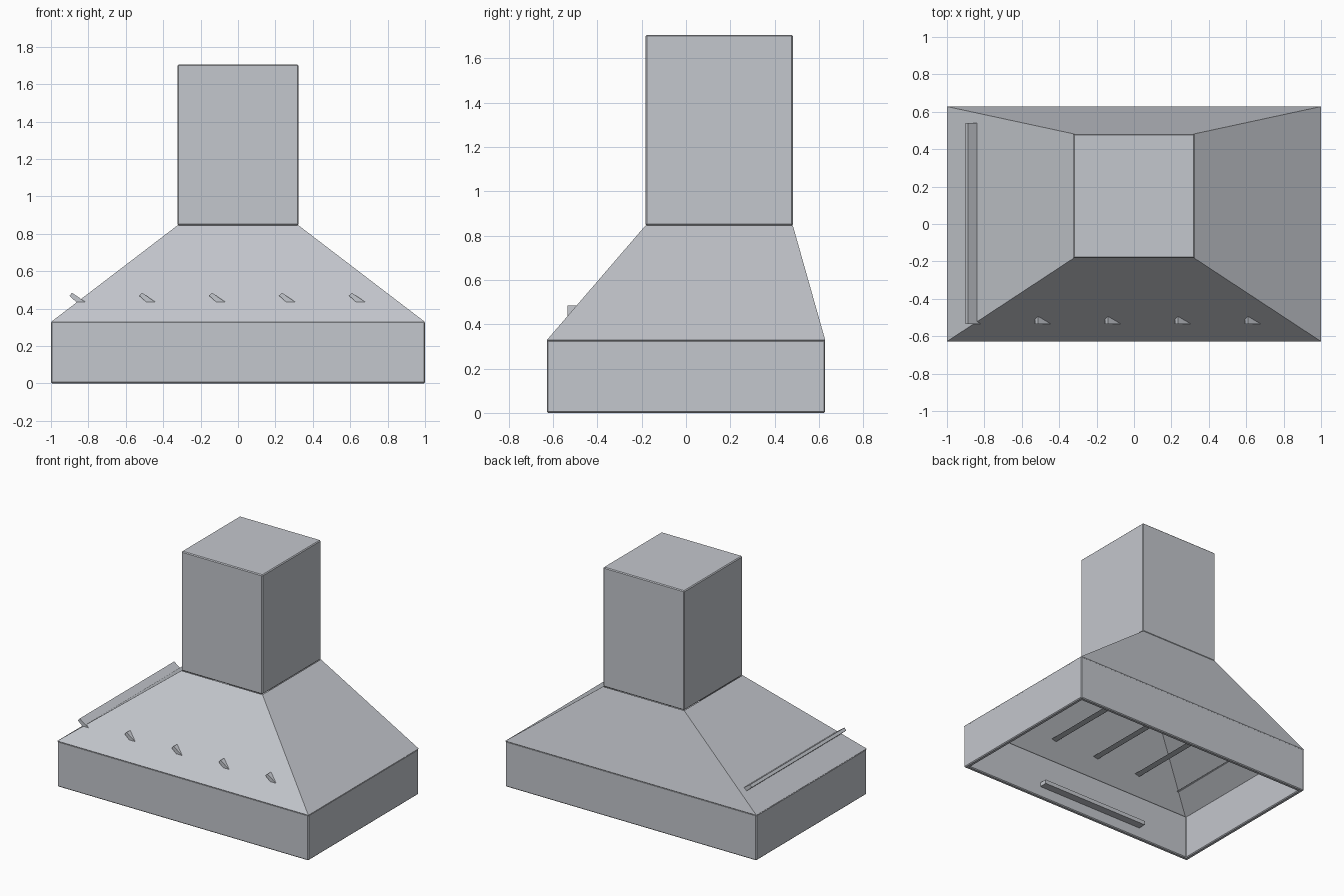
import bpy
import bmesh

cube = bpy.data.objects.get("Cube")
if cube:
    bpy.data.objects.remove(cube, do_unlink=True)

steel = bpy.data.materials.new("brushed_steel")
steel.use_nodes = True
STEEL = (0.55, 0.57, 0.61, 1)
steel.diffuse_color = STEEL
steel.node_tree.nodes["Principled BSDF"].inputs["Base Color"].default_value = STEEL


def rect(x, y0, y1, z):
    return [(-x, y0, z), (x, y0, z), (x, y1, z), (-x, y1, z)]


def loft(name, lower, upper, capped=True):
    """Join two matching outlines with side faces, optionally closing the ends."""
    bm = bmesh.new()
    a = [bm.verts.new(p) for p in lower]
    b = [bm.verts.new(p) for p in upper]
    n = len(a)
    for i in range(n):
        j = (i + 1) % n
        bm.faces.new((a[i], a[j], b[j], b[i]))
    if capped:
        bm.faces.new(a[::-1])
        bm.faces.new(b)
        bmesh.ops.recalc_face_normals(bm, faces=bm.faces)
    mesh = bpy.data.meshes.new(name)
    bm.to_mesh(mesh)
    bm.free()
    mesh.materials.append(steel)
    ob = bpy.data.objects.new(name, mesh)
    bpy.context.collection.objects.link(ob)
    return ob


def thicken(ob, amount):
    mod = ob.modifiers.new("wall", "SOLIDIFY")
    mod.thickness = amount
    mod.offset = -1
    mod.use_even_offset = True


def soften(ob, width):
    mod = ob.modifiers.new("edge", "BEVEL")
    mod.width = width
    mod.segments = 1


FRONT, BACK = -0.628, 0.628
SKIRT_TOP, CANOPY_TOP, TOP = 0.328, 0.845, 1.705
FLUE_X, FLUE_FRONT, FLUE_BACK = 0.323, -0.183, 0.482

# Open rectangular skirt
skirt = loft("skirt", rect(1, FRONT, BACK, 0), rect(1, FRONT, BACK, SKIRT_TOP), False)
thicken(skirt, 0.03)
soften(skirt, 0.006)

# Hollow sloped canopy
canopy = loft("canopy", rect(1, FRONT, BACK, SKIRT_TOP),
              rect(FLUE_X, FLUE_FRONT, FLUE_BACK, CANOPY_TOP), False)
thicken(canopy, 0.015)

# Chimney flue
flue = loft("chimney_flue", rect(FLUE_X, FLUE_FRONT, FLUE_BACK, CANOPY_TOP),
            rect(FLUE_X, FLUE_FRONT, FLUE_BACK, TOP))
soften(flue, 0.006)

# Tilted filter slats, passing through the canopy
profile = [(0, 0.468), (0.015, 0.484), (0.085, 0.436), (0.043, 0.43)]
for i in range(5):
    x = -0.902 + 0.374 * i
    loft(f"filter_slat_{i + 1}", [(x + u, -0.535, z) for u, z in profile],
         [(x + u, 0.54, z) for u, z in profile])

# Control strip on the inside of the front wall
strip = loft("control_strip",
             [(-0.55, -0.6, 0.08), (0.34, -0.6, 0.08), (0.34, -0.54, 0.08), (-0.55, -0.54, 0.08)],
             [(-0.55, -0.6, 0.11), (0.34, -0.6, 0.11), (0.34, -0.54, 0.11), (-0.55, -0.54, 0.11)])
